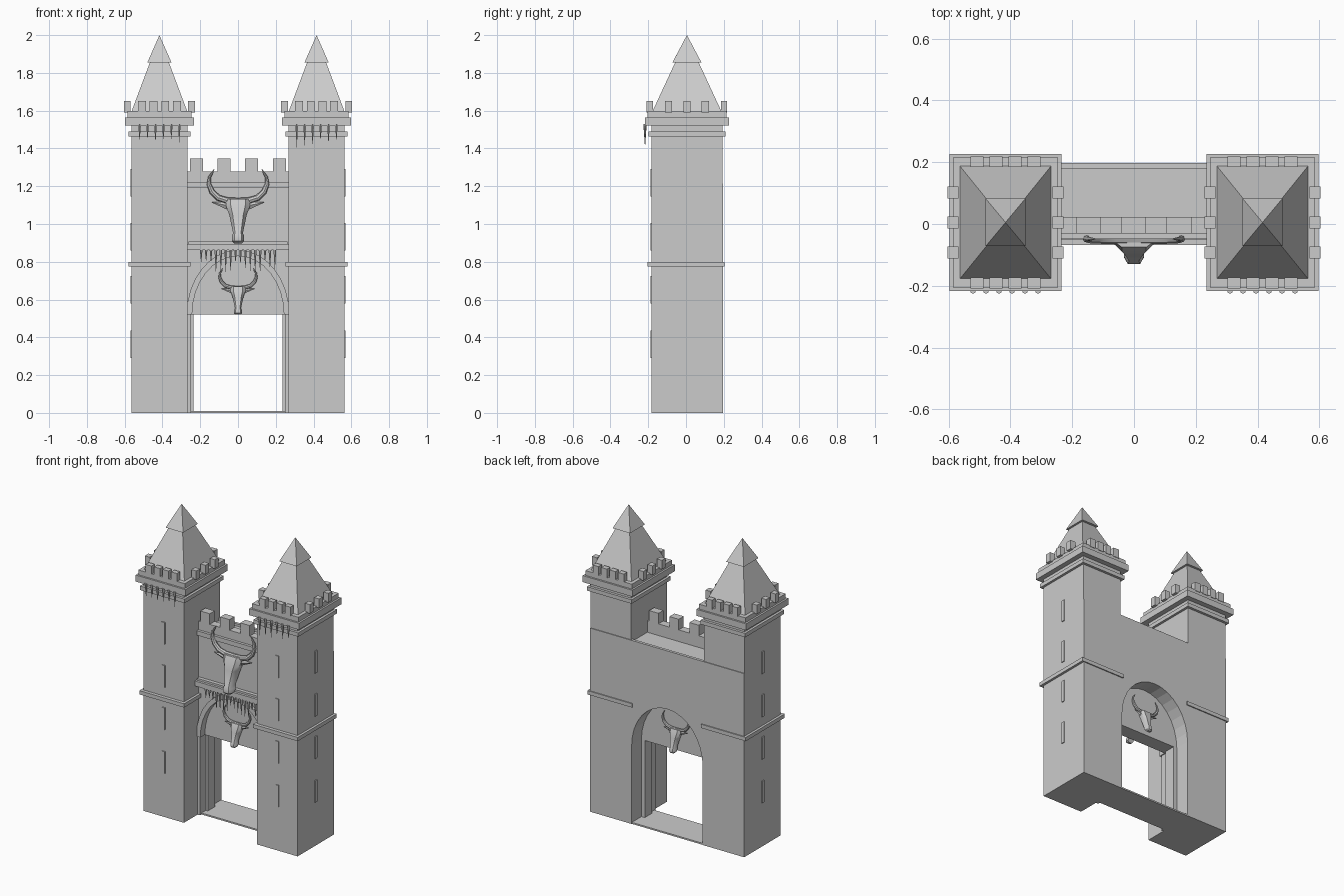
import bpy, bmesh, math, random
from mathutils import Vector, Matrix

if "Cube" in bpy.data.objects:
    bpy.data.objects.remove(bpy.data.objects["Cube"])

random.seed(4)
TX, TY = 0.416, 0.005          # tower centre (mirrored in x)
SPRING = 0.52                  # height where the arch starts


def finish(bm, name, smooth=False):
    bmesh.ops.recalc_face_normals(bm, faces=bm.faces)
    me = bpy.data.meshes.new(name)
    bm.to_mesh(me)
    bm.free()
    ob = bpy.data.objects.new(name, me)
    bpy.context.collection.objects.link(ob)
    if smooth:
        bpy.context.view_layer.objects.active = ob
        ob.select_set(True)
        bpy.ops.object.shade_smooth_by_angle(angle=math.radians(40))
        ob.select_set(False)
    return ob


def box(bm, x0, x1, y0, y1, z0, z1):
    m = Matrix.Translation(((x0 + x1) / 2, (y0 + y1) / 2, (z0 + z1) / 2))
    m = m @ Matrix.Diagonal((abs(x1 - x0), abs(y1 - y0), abs(z1 - z0), 1))
    bmesh.ops.create_cube(bm, size=1, matrix=m)


def slab(bm, cx, cy, hx, hy, z0, z1):
    box(bm, cx - hx, cx + hx, cy - hy, cy + hy, z0, z1)


def loft(bm, rings):
    rows = [[bm.verts.new(p) for p in r] for r in rings]
    n = len(rows[0])
    for a, b in zip(rows, rows[1:]):
        for i in range(n):
            bm.faces.new((a[i], a[(i + 1) % n], b[(i + 1) % n], b[i]))
    bm.faces.new(rows[0])
    bm.faces.new(rows[-1])


def rect(cx, cy, hx, hy, z):
    return [(cx - hx, cy - hy, z), (cx + hx, cy - hy, z), (cx + hx, cy + hy, z), (cx - hx, cy + hy, z)]


def prism(bm, prof, y0, y1):
    loft(bm, [[(x, y, z) for x, z in prof] for y in (y0, y1)])


def spike(bm, x, y, z, length, r):
    m = Matrix.Translation((x, y, z - length / 2)) @ Matrix.Rotation(math.pi, 4, 'X')
    bmesh.ops.create_cone(bm, cap_ends=True, segments=6, radius1=r, radius2=0, depth=length, matrix=m)


def arch(a, top, n=16):
    return [(a * math.cos(math.pi * i / n), SPRING + (top - SPRING) * math.sin(math.pi * i / n))
            for i in range(n + 1)]


def arched_wall(bm, hw, top, y0, y1):
    prism(bm, [(-hw, 0), (-hw, top), (hw, top), (hw, 0), (0.26, 0)] + arch(0.26, 0.83) + [(-0.26, 0)], y0, y1)


# Towers, both sides
for s, side in ((-1, "left"), (1, "right")):
    cx = s * TX
    bm = bmesh.new()
    slab(bm, cx, TY, 0.148, 0.187, 0, 1.53)
    finish(bm, side + "_tower_shaft")

    # string courses and cornice
    bm = bmesh.new()
    slab(bm, cx, 0.0, 0.164, 0.204, 0.775, 0.80)
    slab(bm, cx, TY, 0.164, 0.204, 1.464, 1.49)
    slab(bm, cx, TY, 0.182, 0.222, 1.522, 1.565)
    slab(bm, cx, TY, 0.170, 0.210, 1.565, 1.597)
    finish(bm, side + "_tower_cornice")

    # battlements
    bm = bmesh.new()
    for e in (-1, 1):
        for i in range(4):
            slab(bm, cx + (i - 1.5) * 0.062, TY + e * 0.196, 0.021, 0.017, 1.59, 1.65)
        for i in range(3):
            slab(bm, cx + e * 0.170, TY + (i - 1) * 0.097, 0.018, 0.019, 1.59, 1.65)
    finish(bm, side + "_tower_battlements")

    # two-stage pyramid roof
    bm = bmesh.new()
    loft(bm, [rect(cx, TY, 0.148, 0.183, 1.595), rect(cx, TY, 0.05, 0.062, 1.856)])
    bmesh.ops.create_cone(bm, cap_ends=True, segments=4, radius1=1, radius2=0, depth=0.145,
                          matrix=Matrix.Translation((cx, TY, 1.9275))
                          @ Matrix.Diagonal((0.064 * 2**0.5, 0.077 * 2**0.5, 1, 1))
                          @ Matrix.Rotation(math.pi / 4, 4, 'Z'))
    finish(bm, side + "_tower_roof")

    # window slits on the front and outer faces
    bm = bmesh.new()
    for z in (0.29, 0.58, 0.86, 1.145):
        slab(bm, cx, TY - 0.187, 0.011, 0.006, z, z + 0.145)
        slab(bm, cx + s * 0.148, TY, 0.006, 0.011, z, z + 0.145)
    finish(bm, side + "_tower_slits")

    # hanging spikes below the cornice
    bm = bmesh.new()
    for i in range(6):
        spike(bm, cx + (i - 2.5) * 0.042, -0.217, 1.53, random.uniform(0.08, 0.13), 0.009)
    finish(bm, side + "_tower_icicles")

# Gate wall with arched passage, and raised back skin
bm = bmesh.new()
arched_wall(bm, 0.28, 1.20, -0.028, 0.18)
finish(bm, "gate_wall")
bm = bmesh.new()
arched_wall(bm, 0.564, 1.215, 0.178, 0.197)
finish(bm, "back_wall")

# Threshold
bm = bmesh.new()
box(bm, -0.27, 0.27, -0.025, 0.195, 0, 0.01)
finish(bm, "threshold")

# Filled arch head
bm = bmesh.new()
prism(bm, arch(0.262, 0.835), 0.0, 0.095)
finish(bm, "arch_panel")

# Stepped door jambs
bm = bmesh.new()
for s in (-1, 1):
    box(bm, s * 0.235, s * 0.265, 0.02, 0.095, 0, SPRING + 0.005)
    box(bm, s * 0.25, s * 0.275, -0.04, 0.03, 0, SPRING + 0.005)
finish(bm, "door_jambs")

# Raised arch moulding
bm = bmesh.new()
prism(bm, arch(0.272, 0.862) + arch(0.243, 0.83)[::-1], -0.048, 0.005)
finish(bm, "arch_moulding")

# Ledge over the arch
bm = bmesh.new()
box(bm, -0.272, 0.272, -0.068, 0, 0.862, 0.895)
box(bm, -0.262, 0.262, -0.052, 0, 0.89, 0.908)
finish(bm, "ledge")
bm = bmesh.new()
for i in range(16):
    spike(bm, (i - 7.5) * 0.026, -0.058, 0.868, random.uniform(0.06, 0.14), 0.009)
finish(bm, "ledge_icicles")

# Parapet and its battlements
bm = bmesh.new()
box(bm, -0.275, 0.275, -0.048, 0.022, 1.19, 1.22)
box(bm, -0.275, 0.275, -0.03, 0.022, 1.21, 1.277)
for x in (-0.22, -0.075, 0.072, 0.22):
    slab(bm, x, -0.004, 0.034, 0.026, 1.27, 1.347)
finish(bm, "parapet")


# Horned bull skulls: origin at the wall, snout tip at z = 0
def skull(name, scale, y, z, facing=1):
    bm = bmesh.new()
    rings = []
    for h, w, front, back in ((0.0, 0.02, -0.085, -0.06), (0.012, 0.032, -0.098, -0.05),
                              (0.04, 0.033, -0.10, -0.035), (0.055, 0.026, -0.09, -0.03),
                              (0.15, 0.046, -0.072, -0.005), (0.2, 0.064, -0.06, 0.005),
                              (0.235, 0.066, -0.045, 0.005)):
        rings.append([(-w, back, h), (-w, front * 0.6 + back * 0.4, h), (-w * 0.6, front, h),
                      (w * 0.6, front, h), (w, front * 0.6 + back * 0.4, h), (w, back, h)])
    loft(bm, rings)
    for s in (-1, 1):
        # ear
        loft(bm, [[(s * 0.055, -0.015 + dy, 0.2 + dz) for dy, dz in
                   ((-0.012, 0), (0, -0.022), (0.012, 0), (0, 0.018))],
                  [(s * 0.138, -0.02 + dy, 0.218 + dz) for dy, dz in
                   ((-0.002, 0), (0, -0.002), (0.002, 0), (0, 0.002))]])
        # horn
        path = [(0.0, 0.225, 0.016), (0.06, 0.228, 0.017), (0.105, 0.242, 0.016), (0.138, 0.275, 0.015),
                (0.154, 0.315, 0.012), (0.15, 0.352, 0.008), (0.126, 0.393, 0.002)]
        pts = [Vector((s * x, -0.018, h)) for x, h, r in path]
        rows = []
        for i, p in enumerate(pts):
            t = (pts[min(i + 1, 6)] - pts[max(i - 1, 0)]).normalized()
            u, v = Vector((0, 1, 0)), t.cross(Vector((0, 1, 0)))
            rows.append([p + path[i][2] * (u * math.cos(a) + v * math.sin(a))
                         for a in (k * math.pi / 4 for k in range(8))])
        loft(bm, rows)
    turn = Matrix.Rotation(0 if facing == 1 else math.pi, 4, 'Z')
    bm.transform(Matrix.Translation((0, y, z)) @ turn @ Matrix.Scale(scale, 4))
    finish(bm, name, smooth=True)


skull("upper_bull_skull", 1.0, -0.03, 0.897)
skull("lower_bull_skull", 0.63, 0.0, 0.52)
skull("back_bull_skull", 0.63, 0.095, 0.52, -1)
